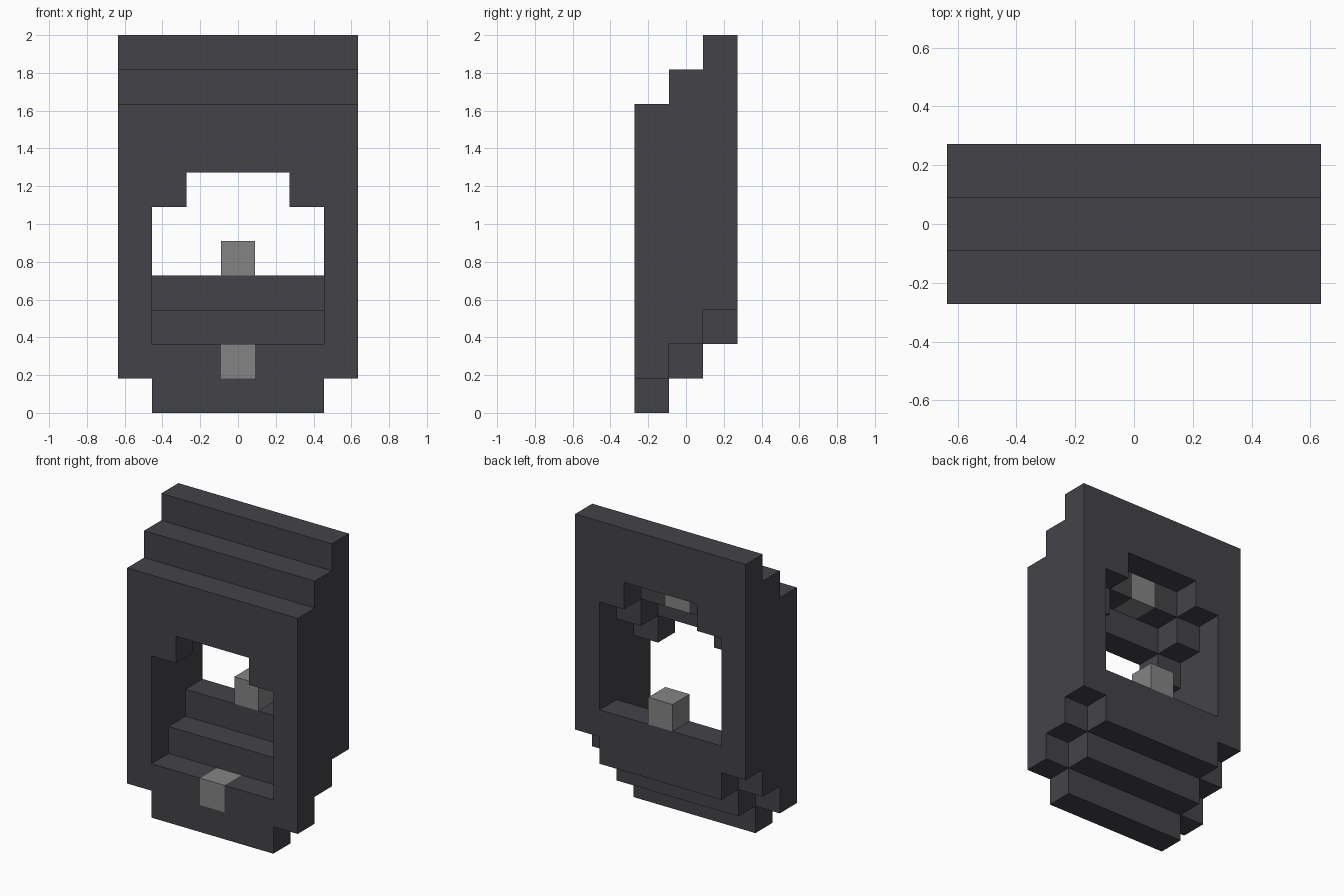
import bpy
import bmesh
from mathutils import Vector

if "Cube" in bpy.data.objects:
    bpy.data.objects.remove(bpy.data.objects["Cube"], do_unlink=True)

U = 2 / 11  # block size: the model is 7 wide, 3 deep and 11 tall
DIRECTIONS = [Vector(d) for d in
              ((1, 0, 0), (-1, 0, 0), (0, 1, 0), (0, -1, 0), (0, 0, 1), (0, 0, -1))]


def make_material(name, color):
    mat = bpy.data.materials.new(name)
    mat.use_nodes = True
    mat.diffuse_color = color
    bsdf = next(n for n in mat.node_tree.nodes if n.type == "BSDF_PRINCIPLED")
    bsdf.inputs["Base Color"].default_value = color
    return mat


def build_blocks(name, cells, mat):
    """Join unit blocks into one shell, keeping only the outer faces."""
    bm = bmesh.new()
    for x, y, z in cells:
        centre = Vector((x, y, z + 0.5))
        for n in DIRECTIONS:
            if (x + int(n.x), y + int(n.y), z + int(n.z)) in cells:
                continue
            a = Vector((n.y, n.z, n.x)) / 2
            b = n.cross(a)
            corners = (-a - b, a - b, a + b, b - a)
            bm.faces.new([bm.verts.new((centre + n / 2 + c) * U) for c in corners])
    bmesh.ops.remove_doubles(bm, verts=bm.verts, dist=0.001)
    bmesh.ops.dissolve_limit(bm, angle_limit=0.01, verts=bm.verts, edges=bm.edges)
    mesh = bpy.data.meshes.new(name)
    bm.to_mesh(mesh)
    bm.free()
    mesh.materials.append(mat)
    obj = bpy.data.objects.new(name, mesh)
    bpy.context.collection.objects.link(obj)


def in_frame(x, row):
    """Outline of one slab with its stepped opening."""
    if row == 0:
        return abs(x) <= 2
    if 2 <= row < 6:
        return abs(x) == 3
    if row == 6:
        return abs(x) >= 2
    return True


charcoal = make_material("charcoal", (0.0578, 0.0561, 0.0648, 1))
grey = make_material("mid grey", (0.231, 0.231, 0.231, 1))

# Grey blocks: front inset, inset above the opening, knob on the rear sill
accents = {
    "front_inset": (0, -1, 1),
    "upper_inset": (0, 0, 8),
    "sill_knob": (0, 1, 4),
}

# Frame: three equal slabs, each one block higher towards the back
frame = {(x, y, row + y + 1)
         for x in range(-3, 4) for y in (-1, 0, 1) for row in range(9)
         if in_frame(x, row)}
build_blocks("stepped_frame", frame - set(accents.values()), charcoal)

for part, cell in accents.items():
    build_blocks(part, {cell}, grey)
